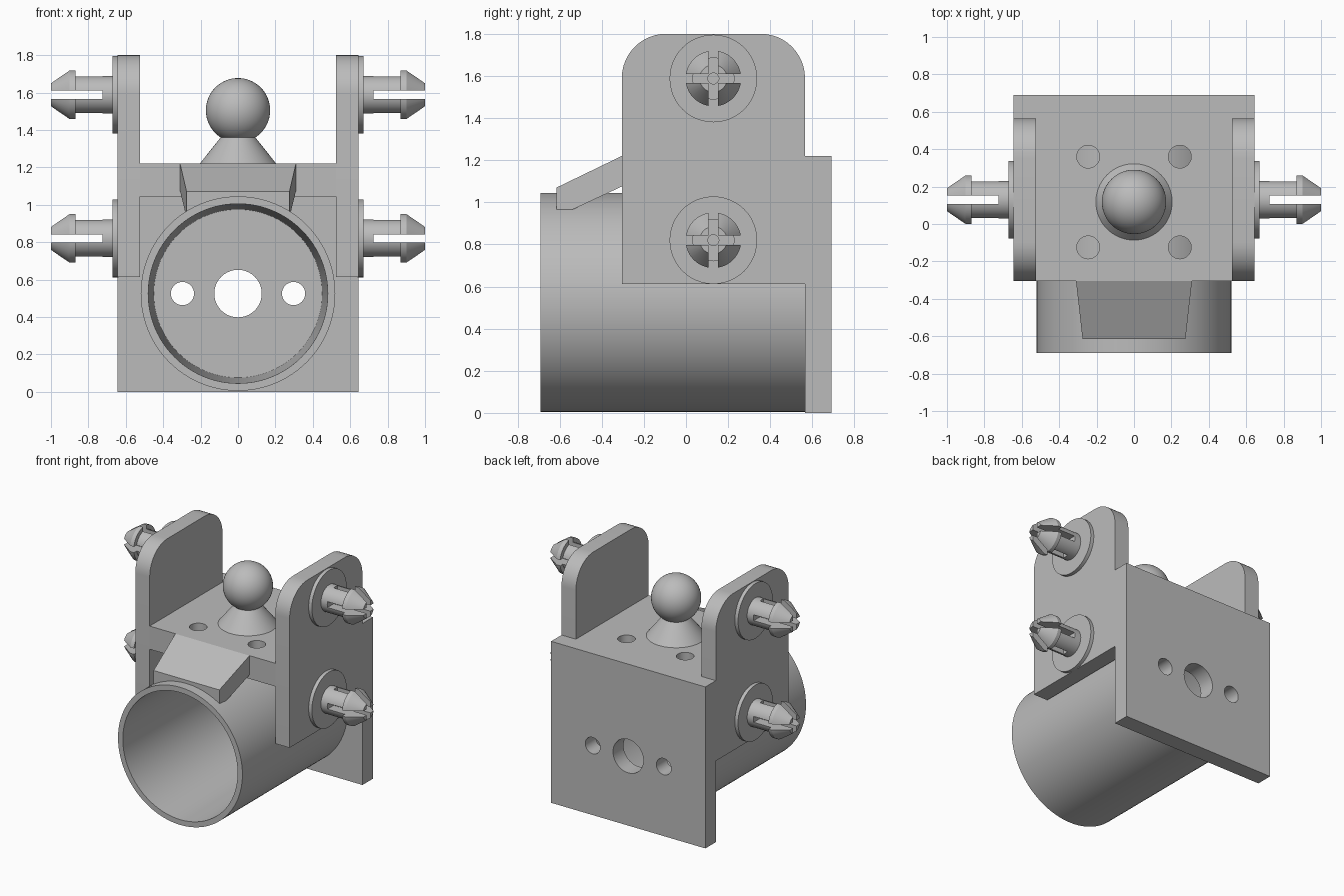
import bpy, bmesh, math
from mathutils import Matrix

if "Cube" in bpy.data.objects:
    bpy.data.objects.remove(bpy.data.objects["Cube"])

grey = bpy.data.materials.new("light_grey")
grey.diffuse_color = (0.5, 0.5, 0.5, 1)
grey.use_nodes = True
grey.node_tree.nodes["Principled BSDF"].inputs["Base Color"].default_value = grey.diffuse_color

ALONG = {'X': Matrix.Rotation(math.pi / 2, 4, 'Y'),
         '-X': Matrix.Rotation(-math.pi / 2, 4, 'Y'),
         'Y': Matrix.Rotation(-math.pi / 2, 4, 'X'),
         'Z': Matrix.Identity(4)}


def finish(name, bm, smooth=False):
    bmesh.ops.recalc_face_normals(bm, faces=bm.faces)
    me = bpy.data.meshes.new(name)
    bm.to_mesh(me)
    bm.free()
    ob = bpy.data.objects.new(name, me)
    bpy.context.collection.objects.link(ob)
    me.materials.append(grey)
    if smooth:
        shade(ob)
    return ob


def activate(ob):
    bpy.ops.object.select_all(action='DESELECT')
    ob.select_set(True)
    bpy.context.view_layer.objects.active = ob


def shade(ob):
    activate(ob)
    bpy.ops.object.shade_smooth_by_angle(angle=math.radians(30))


def box(name, x0, x1, y0, y1, z0, z1):
    bm = bmesh.new()
    bmesh.ops.create_cube(bm, size=1)
    for v in bm.verts:
        v.co = ((x0 + x1) / 2 + v.co.x * (x1 - x0),
                (y0 + y1) / 2 + v.co.y * (y1 - y0),
                (z0 + z1) / 2 + v.co.z * (z1 - z0))
    return finish(name, bm)


def lathe(name, profile, axis='Z', at=(0, 0, 0), n=64, closed=False):
    """Revolve (radius, height) points; open profiles get flat end caps."""
    bm = bmesh.new()
    rings = [[bm.verts.new((r * math.cos(2 * math.pi * i / n),
                            r * math.sin(2 * math.pi * i / n), h))
              for i in range(n)] for r, h in profile]
    pairs = list(zip(rings, rings[1:]))
    if closed:
        pairs.append((rings[-1], rings[0]))
    else:
        bm.faces.new(rings[0])
        bm.faces.new(rings[-1])
    for a, b in pairs:
        for i in range(n):
            j = (i + 1) % n
            bm.faces.new((a[i], a[j], b[j], b[i]))
    bm.transform(Matrix.Translation(at) @ ALONG[axis])
    return finish(name, bm, True)


def cut(ob, *cutters):
    for c in cutters:
        activate(ob)
        m = ob.modifiers.new("cut", 'BOOLEAN')
        m.operation, m.solver, m.object = 'DIFFERENCE', 'EXACT', c
        bpy.ops.object.modifier_apply(modifier=m.name)
        bpy.data.objects.remove(c)
    shade(ob)


def drill(r, h0, h1, axis, at, n=40):
    return lathe("drill", [(r, h0), (r, h1)], axis, at, n)


# Back plate with a centre hole and two screw holes
plate = box("back_plate", -0.645, 0.645, 0.565, 0.69, 0, 1.22)
cut(plate, *[drill(r, 0.5, 0.8, 'Y', (x, 0, 0.525))
             for x, r in ((0, 0.127), (-0.297, 0.062), (0.297, 0.062))])

# Top plate with four holes
top = box("top_plate", -0.525, 0.525, -0.305, 0.565, 1.045, 1.22)
cut(top, *[drill(0.061, 0.95, 1.3, 'Z', (x, y, 0))
           for x in (-0.245, 0.245) for y in (-0.125, 0.36)])

# Tube with a tapered bore
lathe("tube", [(0.52, -0.69), (0.52, 0.565), (0.45, 0.565), (0.48, -0.69)],
      'Y', (0, 0, 0.525), 96, True)

# Sloping hood over the tube, narrower at the front
bm = bmesh.new()
side = [(-0.305, 1.22), (-0.615, 1.07), (-0.615, 0.965), (-0.54, 0.965), (-0.305, 1.075)]
loops = []
for s in (-1, 1):
    loops.append([bm.verts.new((s * (0.31 + (y + 0.305) * 0.113), y, z)) for y, z in side])
    bm.faces.new(loops[-1])
for i in range(5):
    j = (i + 1) % 5
    bm.faces.new((loops[0][i], loops[0][j], loops[1][j], loops[1][i]))
hood = finish("hood", bm)
cut(hood, drill(0.505, -0.8, 0.5, 'Y', (0, 0, 0.525), 96))

# Ball on a conical foot
lathe("ball_foot", [(0.208, 1.215), (0.085, 1.37)], 'Z', (0, 0.118, 0))
bm = bmesh.new()
bmesh.ops.create_uvsphere(bm, u_segments=48, v_segments=32, radius=0.172,
                          matrix=Matrix.Translation((0, 0.118, 1.505)))
finish("ball", bm, True)

# Side plates with rounded tops, each carrying two split snap pins
for s, label, axis in ((-1, "left", '-X'), (1, "right", 'X')):
    R, y0, y1, z1 = 0.21, -0.305, 0.565, 1.8
    outline = [(y0, 0.613), (y1, 0.613)]
    for cy, start in ((y1 - R, 0), (y0 + R, 90)):
        for k in range(13):
            a = math.radians(start + 7.5 * k)
            outline.append((cy + R * math.cos(a), z1 - R + R * math.sin(a)))
    bm = bmesh.new()
    face = bm.faces.new([bm.verts.new((s * 0.525, y, z)) for y, z in outline])
    ext = bmesh.ops.extrude_face_region(bm, geom=[face])
    for v in ext["geom"]:
        if isinstance(v, bmesh.types.BMVert):
            v.co.x = s * 0.645
    finish(label + "_side_plate", bm, True)

    for z, level in ((0.82, "lower"), (1.588, "upper")):
        at = (0, 0.13, z)
        pin = lathe(f"{label}_{level}_pin",
                    [(0.208, 0.64), (0.208, 0.672), (0.1, 0.672), (0.1, 0.87),
                     (0.132, 0.87), (0.132, 0.9), (0.065, 1.0)], axis, at, 48)
        # Crossed slots and a small centre bore
        w, xs = 0.022, sorted((s * 0.725, s * 1.1))
        cut(pin,
            box("slot", *xs, -0.1, 0.36, z - w, z + w),
            box("slot", *xs, 0.13 - w, 0.13 + w, z - 0.2, z + 0.2),
            drill(0.026, 0.69, 1.1, axis, at, 24))
